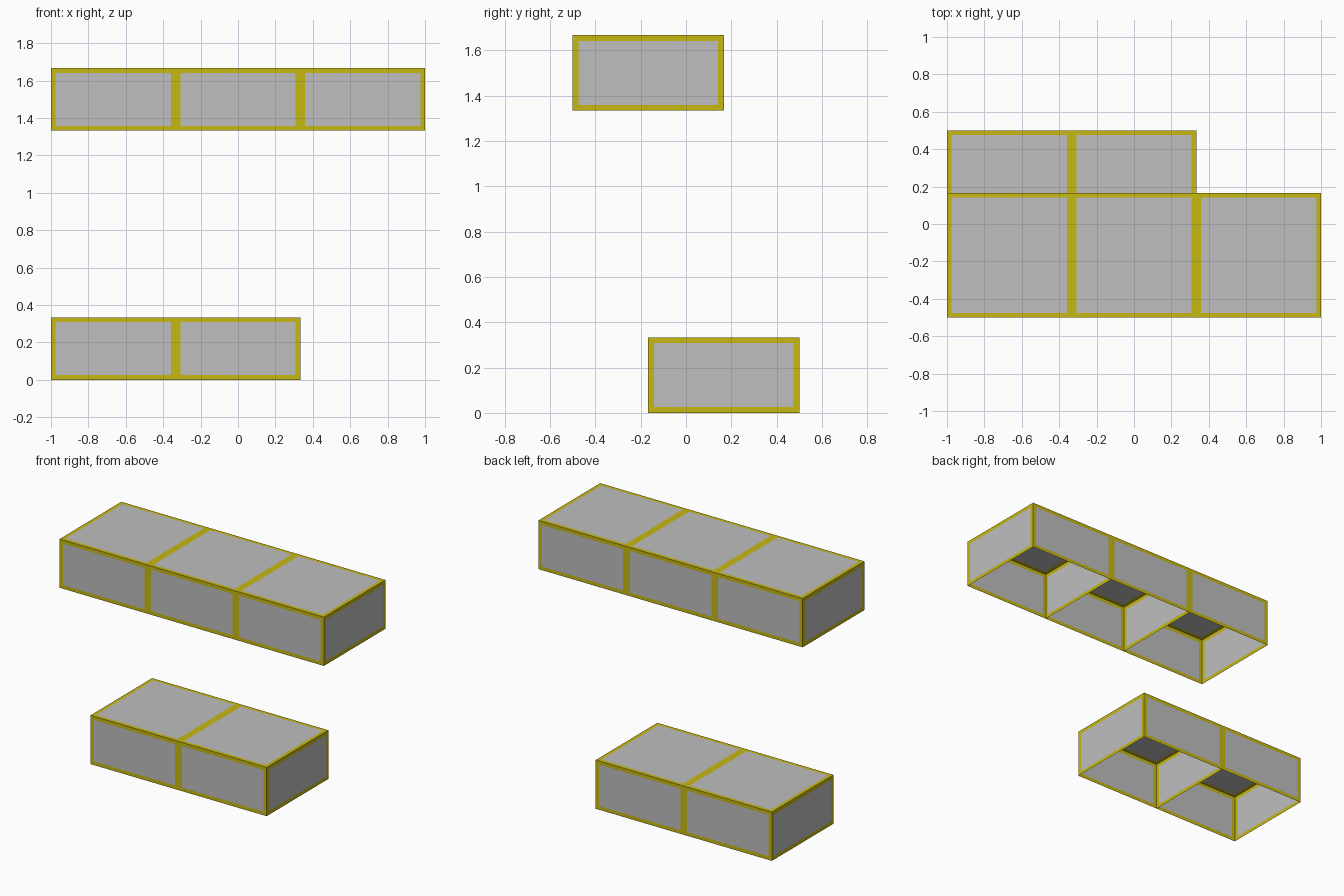
import bpy
import bmesh
from mathutils import Matrix, Vector

cube = bpy.data.objects.get("Cube")
if cube:
    bpy.data.objects.remove(cube, do_unlink=True)


def make_material(name, color):
    mat = bpy.data.materials.new(name)
    mat.use_nodes = True
    mat.diffuse_color = color
    bsdf = next(n for n in mat.node_tree.nodes if n.type == 'BSDF_PRINCIPLED')
    bsdf.inputs["Base Color"].default_value = color
    return mat


GREY = make_material("panel grey", (0.52, 0.52, 0.52, 1))
YELLOW = make_material("border yellow", (0.57, 0.48, 0.006, 1))

CELL = 2 / 3        # footprint of one square cell
HEIGHT = 1 / 3
BORDER = 0.025


def add_cell(name, x, y, z, shares_right_wall):
    """Thin-walled box, open underneath, each wall a panel with a border."""
    bm = bmesh.new()
    place = Matrix.Translation((x, y, z + HEIGHT / 2))
    bmesh.ops.create_cube(bm, size=1,
                          matrix=place @ Matrix.Diagonal((CELL, CELL, HEIGHT, 1)))
    bm.normal_update()
    # Open bottom; a neighbouring cell supplies the shared partition
    unwanted = [f for f in bm.faces if f.normal.z < -0.5
                or (shares_right_wall and f.normal.x > 0.5)]
    bmesh.ops.delete(bm, geom=unwanted, context='FACES')
    # Border around every panel
    rim = bmesh.ops.inset_individual(bm, faces=bm.faces[:], thickness=BORDER,
                                     use_even_offset=True)
    for face in rim["faces"]:
        face.material_index = 1
    mesh = bpy.data.meshes.new(name)
    bm.to_mesh(mesh)
    bm.free()
    mesh.materials.append(GREY)
    mesh.materials.append(YELLOW)
    obj = bpy.data.objects.new(name, mesh)
    bpy.context.collection.objects.link(obj)


def add_row(name, count, y, z):
    for i in range(count):
        add_cell(f"{name}_cell_{i + 1}", -1 + CELL * (i + 0.5), y, z, i < count - 1)


# Lower row of two cells, upper row of three set further forward
add_row("lower_row", 2, HEIGHT / 2, 0)
add_row("upper_row", 3, -HEIGHT / 2, 4 * HEIGHT)
